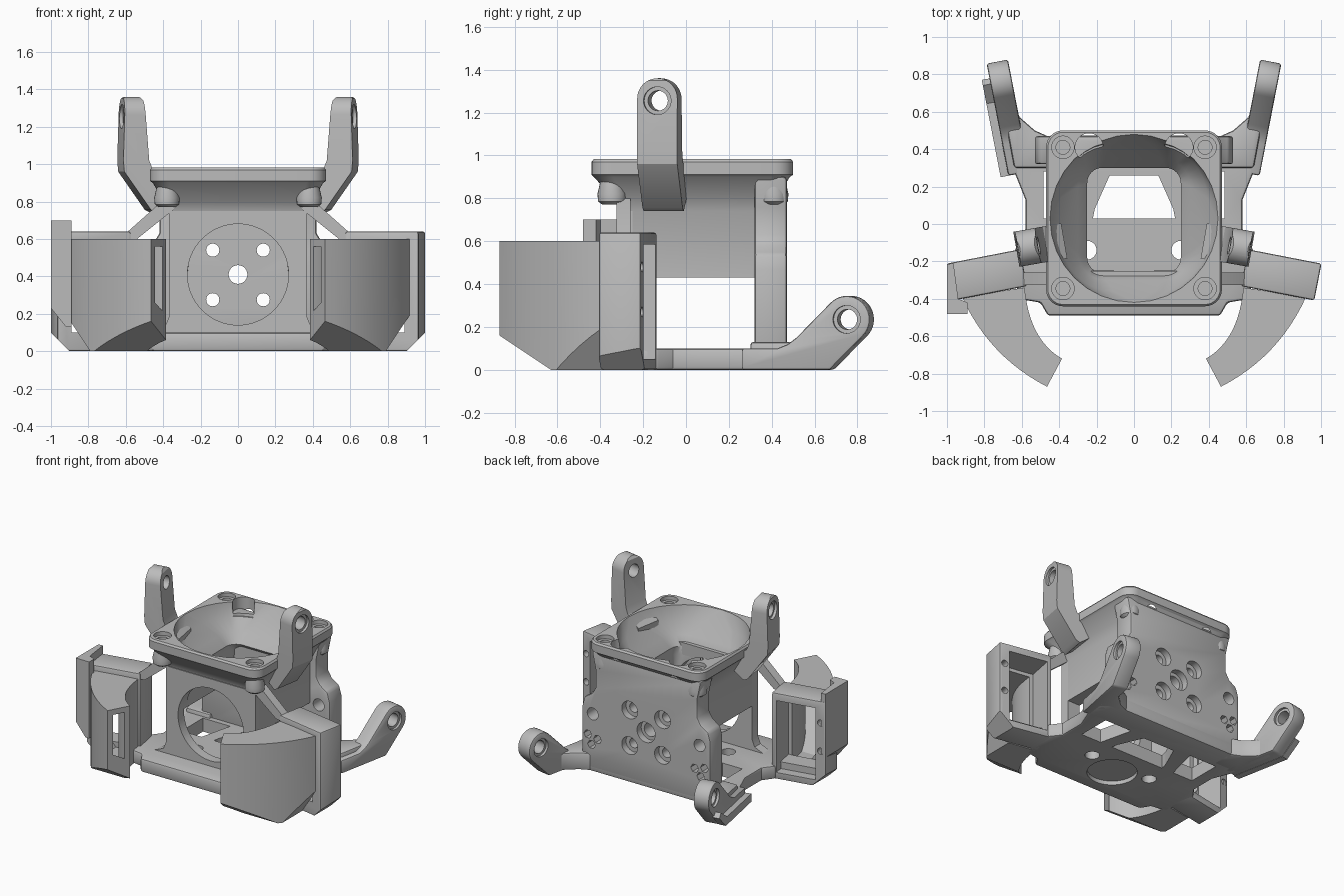
import bpy, bmesh
from math import pi, sin, cos, radians
from mathutils import Matrix, Vector

if "Cube" in bpy.data.objects:
    bpy.data.objects.remove(bpy.data.objects["Cube"])

grey = bpy.data.materials.new("matte grey")
grey.use_nodes = True
grey.diffuse_color = (0.5, 0.5, 0.5, 1)
grey.node_tree.nodes["Principled BSDF"].inputs["Base Color"].default_value = (0.5, 0.5, 0.5, 1)
parts = []


# ---------- helpers ----------
def finish(name, bm):
    bmesh.ops.recalc_face_normals(bm, faces=bm.faces)
    me = bpy.data.meshes.new(name)
    bm.to_mesh(me)
    bm.free()
    ob = bpy.data.objects.new(name, me)
    bpy.context.collection.objects.link(ob)
    return ob


def loft(name, rings):
    bm = bmesh.new()
    vs = [[bm.verts.new(p) for p in r] for r in rings]
    for a, b in zip(vs, vs[1:]):
        for i in range(len(a)):
            j = (i + 1) % len(a)
            bm.faces.new((a[i], a[j], b[j], b[i]))
    bm.faces.new(vs[0])
    bm.faces.new(vs[-1])
    return finish(name, bm)


def prism(name, pts, lo, hi, axis="z"):
    place = {"z": lambda u, v, w: (u, v, w),
             "x": lambda u, v, w: (w, u, v),
             "y": lambda u, v, w: (u, w, v)}[axis]
    return loft(name, [[place(u, v, w) for u, v in pts] for w in (lo, hi)])


def rect(u0, u1, v0, v1):
    return [(u0, v0), (u1, v0), (u1, v1), (u0, v1)]


def arc(cu, cv, r, a0=0, a1=360, n=32):
    return [(cu + r * cos(radians(a0 + (a1 - a0) * i / n)),
             cv + r * sin(radians(a0 + (a1 - a0) * i / n))) for i in range(n + (a1 - a0 < 360))]


def bezier(a, c, b, n=12):
    a, c, b = Vector(a), Vector(c), Vector(b)
    return [tuple(a * (1 - t) ** 2 + c * 2 * t * (1 - t) + b * t * t)
            for t in (i / n for i in range(n + 1))]


def both(pts):
    return pts + [(-u, v) for u, v in reversed(pts)]


def bake(ob):
    dg = bpy.context.evaluated_depsgraph_get()
    me = bpy.data.meshes.new_from_object(ob.evaluated_get(dg))
    ob.modifiers.clear()
    ob.data = me


def cut(ob, cutter, op="DIFFERENCE"):
    m = ob.modifiers.new("cut", "BOOLEAN")
    m.operation, m.solver, m.object = op, "EXACT", cutter
    bake(ob)
    bpy.data.objects.remove(cutter)


def soften(ob, width=0.015):
    m = ob.modifiers.new("soften", "BEVEL")
    m.width, m.segments, m.limit_method, m.angle_limit = width, 2, "ANGLE", radians(40)
    bake(ob)


def hole(ob, u, v, r, lo, hi, axis="z", n=32):
    cut(ob, prism("cutter", arc(u, v, r, n=n), lo, hi, axis))


def clip(ob, point, normal):
    bm = bmesh.new()
    bm.from_mesh(ob.data)
    bmesh.ops.bisect_plane(bm, geom=bm.verts[:] + bm.edges[:] + bm.faces[:], plane_co=point,
                           plane_no=Vector(normal).normalized(), clear_outer=True)
    bmesh.ops.holes_fill(bm, edges=[e for e in bm.edges if e.is_boundary])
    bmesh.ops.recalc_face_normals(bm, faces=bm.faces)
    bm.to_mesh(ob.data)
    bm.free()


def turn(ob, x, y, deg):
    ob.data.transform(Matrix.Translation((x, y, 0)) @ Matrix.Rotation(radians(deg), 4, "Z"))


def pair(ob):
    me = ob.data.copy()
    me.transform(Matrix.Scale(-1, 4, (1, 0, 0)))
    me.flip_normals()
    twin = bpy.data.objects.new("right_" + ob.name, me)
    bpy.context.collection.objects.link(twin)
    ob.name = "left_" + ob.name
    parts.extend([ob, twin])


def round_rect(hx, y0, y1, r, z):
    pts = []
    for cx, cy, a in ((hx - r, y1 - r, 0), (r - hx, y1 - r, 90),
                      (r - hx, y0 + r, 180), (hx - r, y0 + r, 270)):
        pts += arc(cx, cy, r, a, a + 90, 8)
    return [(u, v, z) for u, v in pts]


# ---------- base plate with windows ----------
base = prism("base_plate", both([(0.46, -0.49), (0.5, -0.42), (0.62, -0.4), (0.64, -0.14),
             (0.58, -0.06), (0.58, 0.13), (0.64, 0.28), (0.66, 0.44), (0.53, 0.47)]), 0, 0.1)
soften(base)
cut(base, prism("cutter", both([(0.22, 0.03), (0.21, 0.08), (0.13, 0.26)]), -0.1, 0.3))
for s in (1, -1):
    side = [(0.32, 0.03), (0.485, 0.03), (0.485, 0.28), (0.26, 0.28)]
    cut(base, prism("cutter", [(s * u, v) for u, v in side], -0.1, 0.3))
    hole(base, s * 0.25, -0.14, 0.05, -0.1, 0.3)
hole(base, 0, -0.23, 0.17, -0.1, 0.03, n=48)
parts.append(base)

# ---------- back wall with counterbored holes ----------
back = prism("back_wall", both([(0.53, 0.02), (0.53, 0.47), (0.51, 0.54), (0.45, 0.58),
             (0.42, 0.63), (0.42, 0.76), (0.45, 0.9)]), 0.32, 0.47, "y")
soften(back)
# clear the air passage above the throat
cut(back, loft("cutter", [round_rect(0.25, -0.26, 0.30, 0.08, 0.7),
                          round_rect(0.38, -0.36, 0.42, 0.25, 0.85),
                          round_rect(0.45, -0.42, 0.48, 0.449, 1.0)]))
screws = [(u, v, 0.035, 0.065) for u in (-0.135, 0.135) for v in (0.275, 0.54)]
for u, v, r, wide in screws + [(0, 0.41, 0.05, 0.075)]:
    hole(back, u, v, r, 0.2, 0.6, "y")
    hole(back, u, v, wide, 0.42, 0.6, "y")
for s in (1, -1):
    hole(back, s * 0.44, 0.43, 0.045, 0.2, 0.6, "y")
    for du, dv in ((-0.04, 0), (0.04, 0.02), (0.01, -0.05)):
        hole(back, s * (0.44 + du), 0.25 + dv, 0.032, 0.4, 0.6, "y", 6)
parts.append(back)

# ---------- front wall with round air opening ----------
front = prism("front_wall", both([(0.46, 0.08), (0.46, 0.1), (0.39, 0.13), (0.37, 0.18),
              (0.37, 0.75)]), -0.32, -0.25, "y")
hole(front, 0, 0.41, 0.27, -0.5, -0.1, "y", 64)
parts.append(front)

# ---------- funnel and square collar ----------
funnel = loft("funnel", [round_rect(0.37, -0.31, 0.34, 0.03, 0.43),
                         round_rect(0.37, -0.31, 0.36, 0.03, 0.74),
                         round_rect(0.40, -0.34, 0.42, 0.06, 0.80),
                         round_rect(0.455, -0.43, 0.485, 0.09, 0.90),
                         round_rect(0.47, -0.44, 0.50, 0.09, 0.91),
                         round_rect(0.47, -0.44, 0.50, 0.09, 0.97),
                         round_rect(0.46, -0.43, 0.49, 0.08, 0.983)])
cut(funnel, loft("cutter", [round_rect(0.27, -0.245, 0.36, 0.05, 0.4),
                            round_rect(0.26, -0.25, 0.35, 0.06, 0.66),
                            round_rect(0.25, -0.26, 0.30, 0.08, 0.72),
                            round_rect(0.30, -0.30, 0.35, 0.15, 0.79),
                            round_rect(0.39, -0.36, 0.42, 0.28, 0.88),
                            round_rect(0.45, -0.42, 0.48, 0.449, 0.985),
                            round_rect(0.45, -0.42, 0.48, 0.449, 1.05)]))
hole(funnel, 0, 0.41, 0.27, -0.5, -0.15, "y", 64)
for s in (1, -1):
    hole(funnel, s * 0.24, 0.41, 0.075, 0.88, 1.1)
    for y in (0.41, -0.345):
        hole(funnel, s * 0.38, y, 0.06, 0.955, 1.1)
        hole(funnel, s * 0.38, y, 0.037, 0.91, 1.1)
parts.append(funnel)

# rounded screw bosses under the collar
for label, y in (("front", -0.345), ("back", 0.41)):
    boss = loft(label + "_boss", [[(u, v, z) for u, v in arc(0.38, y, r, n=24)] for r, z in
                ((0.045, 0.77), (0.065, 0.785), (0.068, 0.82), (0.05, 0.9))])
    pair(boss)

# ---------- raised front lugs ----------
lug = prism("front_lug", [(-0.2, 0.8), (-0.12, 0.74), (-0.09, 0.755), (0.055, 0.96), (0.06, 1.02),
            (0.05, 1.35), (0.04, 1.36), (-0.04, 1.36), (-0.055, 1.34), (-0.08, 1.02),
            (-0.1, 0.97), (-0.2, 0.9)], -0.15, 0.15, "y")
cut(lug, prism("cutter", [(-0.095, 0.6), (0.095, 0.6)] + arc(0, 1.265, 0.095, 0, 180, 20),
               -0.5, 0.5, "x"), "INTERSECT")
hole(lug, 0, 1.255, 0.047, -0.3, 0.3, "x")
hole(lug, 0, 1.255, 0.065, 0.035, 0.3, "x")
turn(lug, 0.57, -0.125, -10)
pair(lug)

# ---------- low back lugs, rising from the base ----------
lug = prism("back_lug", [(-0.5, 0), (-0.08, 0)] + arc(0, 0.235, 0.11, -45, 135, 20) +
            [(-0.24, 0.15), (-0.28, 0.12), (-0.33, 0.1), (-0.5, 0.1)], -0.058, 0.058, "x")
soften(lug, 0.012)
hole(lug, 0, 0.235, 0.047, -0.3, 0.3, "x")
for lo, hi in ((0.04, 0.3), (-0.3, -0.04)):
    hole(lug, 0, 0.235, 0.065, lo, hi, "x")
turn(lug, 0.71, 0.76, -11)
pair(lug)
web = prism("back_lug_web", [(0.44, 0.3), (0.44, 0.46), (0.53, 0.5), (0.61, 0.57),
            (0.65, 0.66), (0.7, 0.62), (0.64, 0.3)], 0, 0.13)
soften(web)
pair(web)
# skirt along the outside of one lug
skirt = prism("back_lug_skirt", [(-0.5, 0), (-0.08, 0), (0.03, 0.1), (0, 0.13), (-0.1, 0.06),
              (-0.5, 0.06)], -0.1, -0.05, "x")
turn(skirt, -0.71, 0.76, 11)
parts.append(skirt)

# ---------- side blower frames ----------
frame = prism("blower_frame", rect(-0.2, 0.2, -0.1, 0.1), 0, 0.64)
soften(frame, 0.012)
cut(frame, prism("cutter", rect(-0.165, 0.125, 0.1, 0.585), -0.5, 0.5, "y"))
cut(frame, prism("cutter", rect(-0.165, 0.125, 0.05, 0.2), 0.03, 0.5, "y"))
for z in (0.27, 0.48):
    hole(frame, 0.163, z, 0.024, 0.0, 0.5, "y", 20)
turn(frame, 0.787, -0.272, -11)
clip(frame, (1.0, 0, 0.1), (1, 0, -1))
pair(frame)
# taller guard on one side only
guard = prism("blower_guard", [(-1, -0.48), (-0.89, -0.48), (-0.89, -0.42), (-0.94, -0.4),
              (-0.965, -0.21), (-1, -0.215)], 0.13, 0.7)
clip(guard, (-1, 0, 0.23), (-1, 0, -0.8))
parts.append(guard)

# ---------- curved hollow nozzles ----------
nozzle = prism("nozzle", bezier((0.92, -0.39), (0.775, -0.71), (0.465, -0.87)) +
               bezier((0.385, -0.72), (0.56, -0.62), (0.585, -0.34)), 0, 0.6)
clip(nozzle, (0, -0.63, 0), (0, -0.16, -0.24))
clip(nozzle, (0.79, 0, 0), (0.15, 0, -0.1))
duct = prism("cutter", [(0.885, -0.25)] + bezier((0.88, -0.39), (0.735, -0.68), (0.45, -0.83)) +
             [(0.36, -0.875), (0.32, -0.8)] +
             bezier((0.405, -0.755), (0.6, -0.65), (0.63, -0.36)) + [(0.64, -0.2)], 0.06, 0.56)
clip(duct, (0, -0.5, 0.06), (0, -0.17, -0.28))
clip(duct, (0.75, 0, 0.06), (0.15, 0, -0.1))
cut(nozzle, duct)
pair(nozzle)

# ---------- slanted struts from collar to frames ----------
strut = prism("strut", [(0.34, 0.76), (0.38, 0.81), (0.42, 0.79), (0.6, 0.63), (0.6, 0.59),
              (0.54, 0.6)], -0.325, -0.26, "y")
pair(strut)

# ---------- material and shading ----------
bpy.ops.object.select_all(action="DESELECT")
for ob in parts:
    ob.data.materials.clear()
    ob.data.materials.append(grey)
    ob.select_set(True)
bpy.context.view_layer.objects.active = parts[0]
bpy.ops.object.shade_smooth_by_angle(angle=radians(30))
